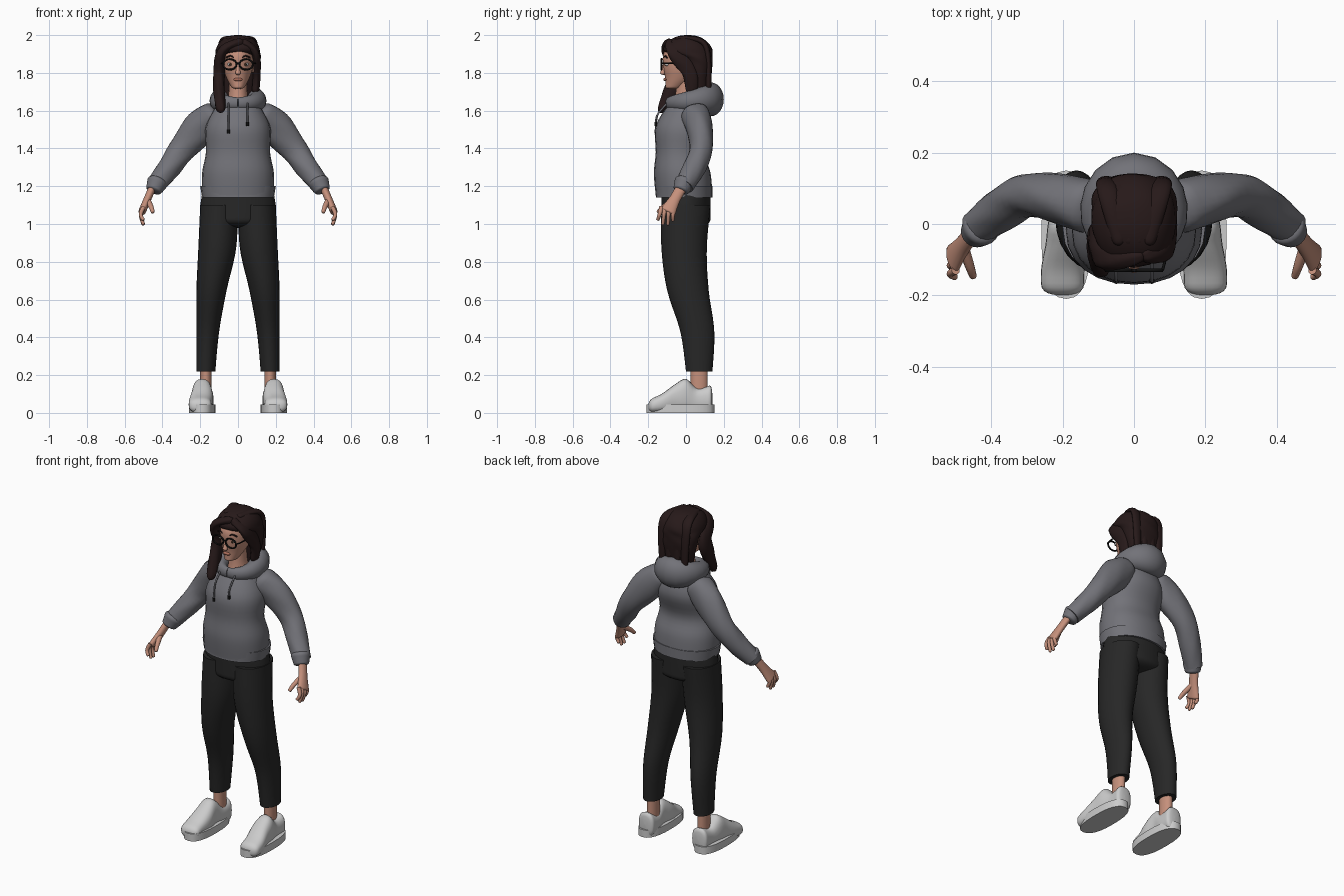
import bpy, bmesh
from math import sin, cos, pi, sqrt, copysign
from mathutils import Vector

if "Cube" in bpy.data.objects:
    bpy.data.objects.remove(bpy.data.objects["Cube"])

across_x, across_y, across_z = Vector((1, 0, 0)), Vector((0, 1, 0)), Vector((0, 0, 1))


def material(name, red, green, blue):
    mat = bpy.data.materials.new(name)
    mat.use_nodes = True
    mat.diffuse_color = (red, green, blue, 1)
    shader = mat.node_tree.nodes["Principled BSDF"]
    shader.inputs["Base Color"].default_value = mat.diffuse_color
    shader.inputs["Roughness"].default_value = .8
    return mat


fabric = material("grey_fabric", .17, .17, .19)
trousers = material("black_trousers", .02, .02, .02)
leather = material("white_leather", .6, .6, .6)
skin = material("skin", .56, .28, .2)
hair = material("dark_brown_hair", .02, .01, .01)
black = material("black_plastic", .005, .005, .005)
lip = material("lip", .4, .15, .1)
eye_white = material("eye_white", .6, .6, .6)
iris = material("brown_iris", .04, .02, .01)


def finish(name, bm, mat, mirror):
    """Turn a bmesh into an object, optionally mirrored to the other side."""
    bmesh.ops.recalc_face_normals(bm, faces=bm.faces)
    mesh = bpy.data.meshes.new(name)
    bm.to_mesh(mesh)
    bm.free()
    mesh.materials.append(mat)
    obj = bpy.data.objects.new(name, mesh)
    bpy.context.collection.objects.link(obj)
    if mirror:
        obj.modifiers.new("mirror", 'MIRROR').use_mirror_merge = False


def sample(values, t):
    """Read a smooth curve through evenly spaced values at t from start to end."""
    last = len(values) - 1
    if last == 0:
        return values[0]
    i = min(int(t * last), last - 1)
    f = t * last - i
    before, start, end, after = (values[min(max(i + k, 0), last)] for k in (-1, 0, 1, 2))
    bend = before * 2 - start * 5 + end * 4 - after
    twist = (start - end) * 3 + after - before
    return start + ((end - before) * f + bend * f * f + twist * f ** 3) / 2


def dome(distance, length):
    """Radius factor that rounds off an end over the given length."""
    if distance >= length:
        return 1
    return max(sqrt(1 - (1 - distance / length) ** 2), .05)


def loft(name, mat, path, wide, deep=None, normal=None, across=across_x, power=2,
         ripple=0, start_round=0, end_round=0, mirror=False, steps=28, sides=24):
    """Sweep an oval along a smooth path, with radii that vary along it."""
    points = [Vector(point) for point in path]
    spots = [(1 - cos(pi * i / steps)) / 2 for i in range(steps + 1)]
    centres = [sample(points, t) for t in spots]
    bm = bmesh.new()
    loops = []
    for i, t in enumerate(spots):
        tangent = normal or (centres[min(i + 1, steps)] - centres[max(i - 1, 0)]).normalized()
        u = (across - tangent * across.dot(tangent)).normalized()
        v = tangent.cross(u)
        rounding = dome(t, start_round) * dome(1 - t, end_round)
        u, v = u * sample(wide, t) * rounding, v * sample(deep or wide, t) * rounding
        loop = []
        for k in range(sides):
            angle = 2 * pi * k / sides
            c, s = (copysign(abs(f) ** (2 / power), f) for f in (cos(angle), sin(angle)))
            wave = 1 + ripple * cos(angle * 5 + t * 20)
            loop.append(bm.verts.new(centres[i] + (u * c + v * s) * wave))
        loops.append(loop)
    for low, high in zip(loops, loops[1:]):
        for k in range(sides):
            n = (k + 1) % sides
            bm.faces.new((low[k], low[n], high[n], high[k])).smooth = True
    bm.faces.new(loops[0])
    bm.faces.new(loops[-1])
    finish(name, bm, mat, mirror)


def tube(name, mat, path, radius, **options):
    loft(name, mat, path, [radius], sides=10, **options)


def ball(name, mat, centre, size, mirror=True):
    bm = bmesh.new()
    bmesh.ops.create_uvsphere(bm, u_segments=16, v_segments=10, radius=1)
    for vert in bm.verts:
        vert.co = Vector(centre) + vert.co * Vector(size)
    for face in bm.faces:
        face.smooth = True
    finish(name, bm, mat, mirror)


# Trousers
loft("trouser_legs", trousers,
     [(.17, .07, .22), (.16, .06, .43), (.14, .01, .65), (.11, -.01, .87), (.1, 0, 1.1)],
     wide=[.05, .06, .08, .1, .1], deep=[.07, .09, .11, .12, .13], normal=across_z, mirror=True)
loft("trouser_hips", trousers, [(0, 0, .98), (0, 0, 1.16)], wide=[.18, .2, .19], deep=[.13],
     normal=across_z, start_round=.3)

# Ankles and shoes
loft("ankles", skin, [(.17, .07, .06), (.17, .07, .25)], wide=[.03], deep=[.045],
     normal=across_z, mirror=True)
shoe = [(.18, .14, .075), (.18, .06, .065), (.19, 0, .09), (.19, -.06, .075),
        (.2, -.13, .05), (.2, -.2, .035)]
loft("shoe_uppers", leather, shoe, wide=[.05, .05, .06, .06], deep=[z for x, y, z in shoe],
     normal=across_y, power=2.5, start_round=.05, end_round=.1, mirror=True)
loft("shoe_soles", leather, [(.19, -.03, 0), (.19, -.03, .045)], wide=[.07], deep=[.18],
     normal=across_z, power=2.5, mirror=True)

# Hoodie body with hem
loft("hoodie_body", fabric,
     [(0, -.01, 1.15), (0, -.02, 1.27), (0, -.03, 1.38), (0, -.01, 1.52), (0, .01, 1.65)],
     wide=[.19, .19, .17, .17, .1], deep=[.15, .15, .13, .15, .09], normal=across_z, power=2.2)
loft("hoodie_hem", fabric, [(0, -.01, 1.14), (0, -.01, 1.2)], wide=[.19, .2], deep=[.15],
     normal=across_z, power=2.2)

# Sleeves and cuffs
loft("sleeves", fabric,
     [(.1, .04, 1.6), (.2, .07, 1.51), (.3, .08, 1.39), (.37, .04, 1.29), (.44, -.01, 1.2)],
     wide=[.08, .07, .06, .06, .05], deep=[.07, .09, .07, .06, .05], across=across_y, ripple=.02,
     start_round=.1, mirror=True)
loft("sleeve_cuffs", fabric, [(.42, 0, 1.24), (.45, -.03, 1.17)], wide=[.06, .04],
     across=across_y, start_round=.4, end_round=.2, mirror=True)

# Hood lying around the neck, thickest at the back
turns = [2 * pi * k / 24 for k in range(25)]
loft("hood", fabric,
     [(.1 * sin(a), .02 - .11 * cos(a), 1.65 - .01 * cos(a)) for a in turns],
     wide=[.03, .055, .09, .055, .03], deep=[.02, .05, .07, .05, .02], across=across_z)

# Drawstrings with tips
for x, name, end in ((-.05, "right", 1.5), (.05, "left", 1.54)):
    tube(name + "_drawstring", fabric, [(x, -.1, 1.64), (x, -.15, 1.58), (x, -.16, end)], .005)
    tube(name + "_drawstring_tip", black, [(x, -.16, end), (x, -.16, end - .02)], .008)

# Hands
loft("palms", skin, [(.45, -.02, 1.2), (.48, -.06, 1.13), (.51, -.1, 1.06)],
     wide=[.03, .03, .045], deep=[.02], across=across_y, end_round=.1, mirror=True)
for i, name in enumerate(("index", "middle", "ring", "little")):
    base, tip = -.13 + .02 * i, -.15 + .027 * i
    loft(name + "_fingers", skin,
         [(.5, base, 1.09), (.515, (base + tip) / 2, 1.05), (.5, tip, 1.02 - .03 * sin(i))],
         wide=[.012, .009], across=across_y, end_round=.1, mirror=True, sides=12)
loft("thumbs", skin, [(.48, -.06, 1.13), (.46, -.12, 1.09), (.45, -.15, 1.06)],
     wide=[.016, .01], across=across_y, end_round=.1, mirror=True, sides=12)

# Neck, head and face
loft("neck", skin, [(0, .01, 1.6), (0, 0, 1.78)], wide=[.07, .05, .05], deep=[.08, .06, .05],
     normal=across_z)
loft("head", skin,
     [(0, -.07, 1.715), (0, -.03, 1.77), (0, -.01, 1.83), (0, 0, 1.9), (0, 0, 1.96)],
     wide=[.03, .06, .08, .08, .05], deep=[.04, .08, .11, .12, .08], normal=across_z,
     start_round=.06)
loft("nose", skin, [(0, -.11, 1.86), (0, -.125, 1.79)], wide=[.008, .01, .016],
     across=across_x, end_round=.2)
ball("ears", skin, (.08, 0, 1.83), (.01, .02, .03))
ball("lips", lip, (0, -.11, 1.765), (.025, .01, .009), mirror=False)
ball("eyes", eye_white, (.04, -.1, 1.845), (.016, .012, .009))
ball("irises", iris, (.04, -.11, 1.845), (.007, .005, .007))
tube("eyebrows", hair, [(.02, -.115, 1.88), (.04, -.11, 1.89), (.065, -.1, 1.88)], .004,
     mirror=True)

# Glasses
tube("glasses_rims", black,
     [(.043 + .035 * cos(a), -.13, 1.845 + .028 * sin(a)) for a in turns], .005,
     across=across_y, mirror=True)
tube("glasses_bridge", black, [(-.01, -.13, 1.85), (.01, -.13, 1.85)], .004, across=across_y)
tube("glasses_temples", black, [(.08, -.13, 1.85), (.09, -.08, 1.85), (.09, .02, 1.85)], .004,
     mirror=True)

# Hair: main mass, then the swept front locks and crown strands
loft("hair_mass", hair,
     [(0, .07, 1.65), (0, .07, 1.75), (0, .07, 1.83), (0, .05, 1.88), (0, .01, 1.92), (0, .01, 2)],
     wide=[.08, .11, .12, .11], deep=[.05, .06, .07, .09, .13, .11], normal=across_z,
     power=2.2, ripple=.015, end_round=.2, sides=40)
loft("right_front_lock", hair,
     [(.03, -.09, 1.97), (-.08, -.09, 1.92), (-.1, -.04, 1.81), (-.1, -.08, 1.7), (-.09, -.14, 1.59)],
     wide=[.02, .04, .05, .04, .02], deep=[.02, .025, .03, .03, .025], across=across_y,
     ripple=.05, start_round=.1, end_round=.1)
loft("left_front_lock", hair,
     [(.02, -.09, 1.97), (.09, -.06, 1.91), (.1, .02, 1.8), (.09, .03, 1.69)],
     wide=[.02, .04, .04, .03], deep=[.02], across=across_y,
     ripple=.05, start_round=.1, end_round=.1)
for i in range(4):
    x = .05 * (i - 1.5)
    loft("crown_strand_%d" % (i + 1), hair,
         [(x / 2, -.06, 1.98), (x, .1, 1.95), (x, .12, 1.7)], wide=[.02, .03, .02], deep=[.015],
         start_round=.1, end_round=.1, sides=12)
